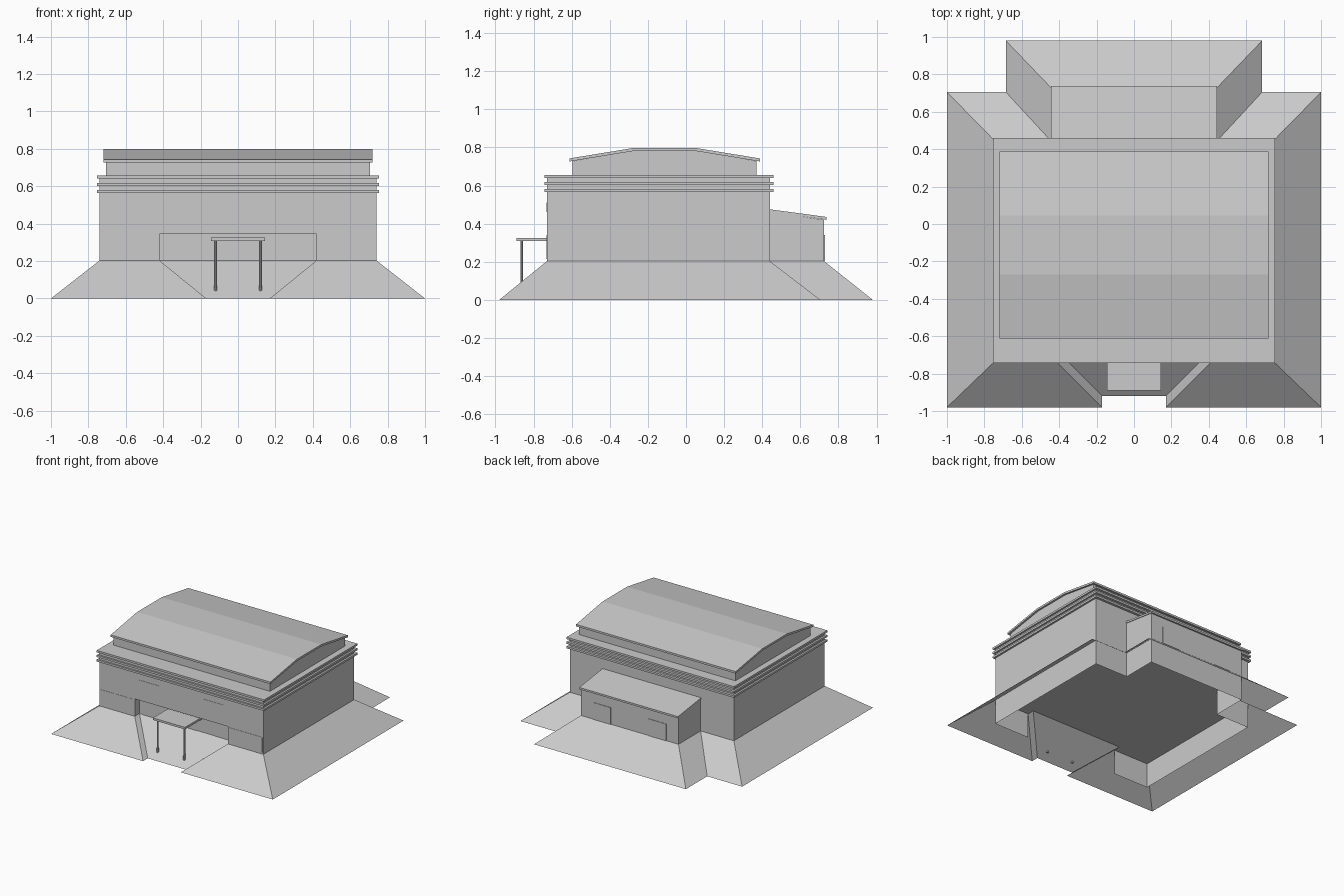
import bpy, bmesh, math

if "Cube" in bpy.data.objects:
    bpy.data.objects.remove(bpy.data.objects["Cube"])


def material(name, v):
    m = bpy.data.materials.new(name)
    m.diffuse_color = (v, v, v, 1)
    m.use_nodes = True
    m.node_tree.nodes["Principled BSDF"].inputs["Base Color"].default_value = m.diffuse_color
    return m


GREY = material("light_grey", 0.6)


def make(name, verts, faces):
    me = bpy.data.meshes.new(name)
    bm = bmesh.new()
    vs = [bm.verts.new(v) for v in verts]
    for f in faces:
        bm.faces.new([vs[i] for i in f])
    bmesh.ops.recalc_face_normals(bm, faces=bm.faces)
    bm.to_mesh(me)
    bm.free()
    me.materials.append(GREY)
    ob = bpy.data.objects.new(name, me)
    bpy.context.collection.objects.link(ob)
    return ob


def prism(name, pts, a, b, axis="z"):
    """Extrude a 2D outline from a to b: (x, y) along z, or (y, z) along x."""
    n = len(pts)
    put = (lambda p, h: (p[0], p[1], h)) if axis == "z" else (lambda p, h: (h, p[0], p[1]))
    verts = [put(p, a) for p in pts] + [put(p, b) for p in pts]
    faces = [tuple(range(n)), tuple(range(n, 2 * n))]
    faces += [(i, (i + 1) % n, (i + 1) % n + n, i + n) for i in range(n)]
    return make(name, verts, faces)


def box(name, x0, x1, y0, y1, z0, z1):
    return prism(name, [(x0, y0), (x1, y0), (x1, y1), (x0, y1)], z0, z1)


def mirrored(half):
    return half + [(-x, y) for x, y in reversed(half)]


# Sloped ground skirt with the set-back entrance ramp
inner = mirrored([(.42, -.67), (.42, -.73), (.74, -.73), (.74, .44), (.44, .44), (.44, .725)])
outer = mirrored([(.17, -.92), (.17, -.98), (1, -.98), (1, .705), (.685, .705), (.685, .98)])
n = len(inner)
ring = [(x, y, 0) for x, y in outer] + [(x, y, .203) for x, y in inner]
skirt = make("sloped_skirt", ring, [(i, (i + 1) % n, (i + 1) % n + n, i + n) for i in range(n)])
for p in skirt.data.polygons:          # all slopes face upward
    if p.normal.z < 0:
        p.flip()

# Foundation walls under the skirt, open below and open at the ramp
foot = [(x, y, 0) for x, y in inner] + [(x, y, .203) for x, y in inner]
make("foundation_walls", foot, [(i, i + 1, i + 1 + n, i + n) for i in range(1, n - 2)])

# Main hall: ground storey with entrance recess, upper storey above it
prism("ground_storey", mirrored([(.42, -.67), (.42, -.73), (.74, -.73), (.74, .44)]), .203, .345)
box("upper_storey", -.74, .74, -.73, .44, .345, .65)
for i, z in enumerate((.565, .602, .64)):
    box(f"cornice_{i + 1}", -.755, .755, -.742, .46, z, z + .016)

# Raised roof block and faceted barrel roof
prism("roof_block", [(-.595, .655), (-.595, .728), (-.27, .784), (.045, .784), (.37, .728), (.37, .655)],
      -.705, .705, "x")
top = [(-.612, .742), (-.27, .798), (.045, .798), (.388, .742)]
prism("barrel_roof", top + [(y, z - .016) for y, z in reversed(top)], -.72, .72, "x")

# Rear annex with lean-to roof
prism("rear_annex", [(.44, .203), (.725, .203), (.725, .42), (.44, .462)], -.44, .44, "x")
prism("annex_roof", [(.44, .46), (.738, .42), (.738, .435), (.44, .475)], -.445, .445, "x")

# Entrance canopy
box("canopy", -.145, .145, -.89, -.67, .308, .325)

for s, side in ((1, "right"), (-1, "left")):
    # Canopy post with a slightly thicker foot
    for part, r, z0, z1 in (("post", .007, .05, .308), ("post_foot", .009, .04, .075)):
        ring = [(s * .12 + r * math.cos(math.tau * k / 8), -.862 + r * math.sin(math.tau * k / 8))
                for k in range(8)]
        prism(f"canopy_{part}_{side}", ring, z0, z1)

    def plate(name, x0, x1, y0, y1, z0, z1):
        box(f"{name}_{side}", min(s * x0, s * x1), max(s * x0, s * x1), y0, y1, z0, z1)

    # Doors and plain facade plates
    plate("rear_door", .17, .33, .723, .729, .203, .34)
    plate("entrance_door", .27, .39, -.673, -.668, .203, .32)
    plate("facade_plate", .43, .73, -.732, -.728, .215, .34)
    plate("upper_window", .2, .38, -.732, -.728, .46, .51)
box("main_door", -.1, .1, -.673, -.668, .203, .3)
